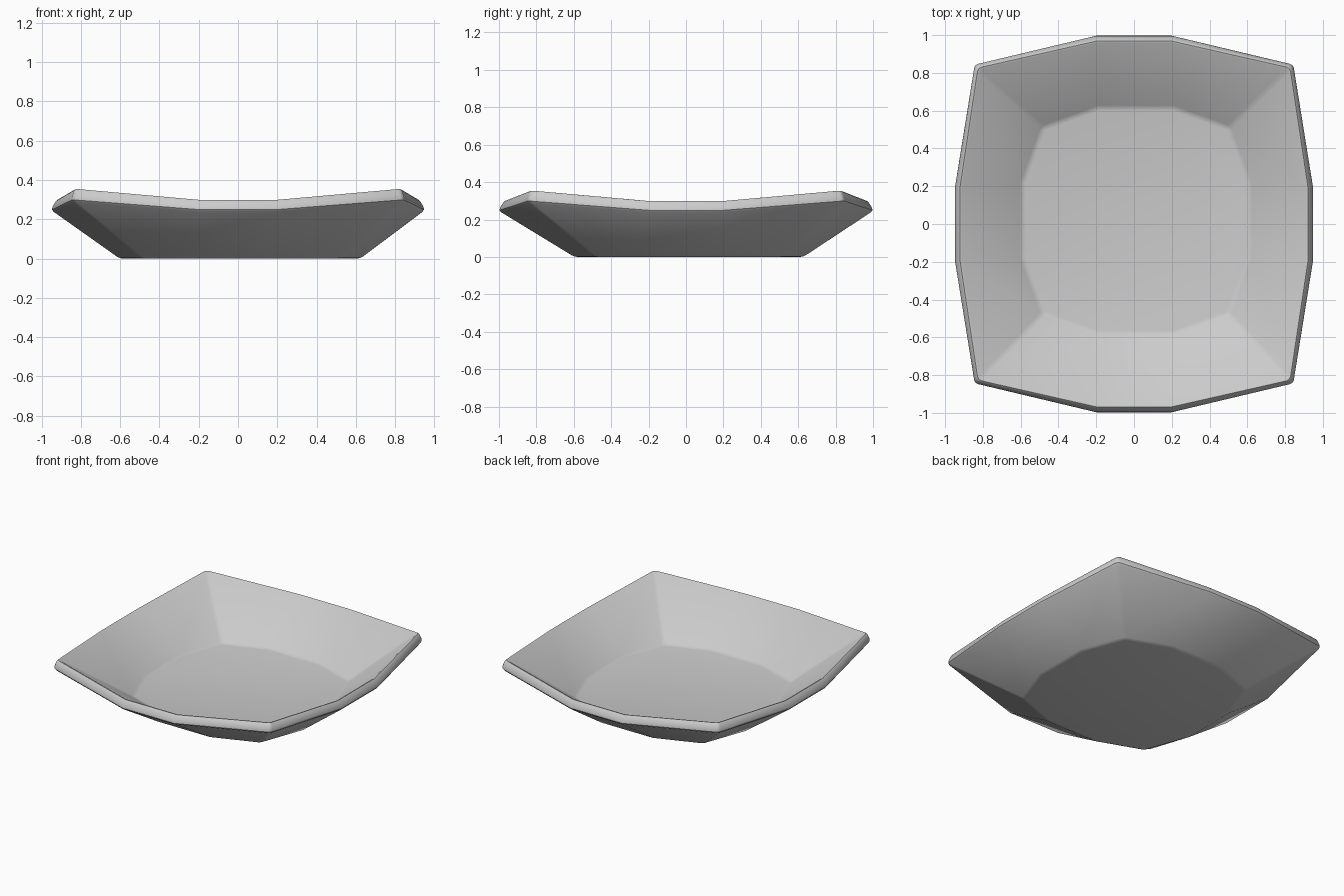
import bpy, bmesh

if "Cube" in bpy.data.objects:
    bpy.data.objects.remove(bpy.data.objects["Cube"])


def ring(bm, side_x, side_y, corner, z_side, z_corner, dx=0.0, dy=0.0):
    """Twelve-sided outline: a short flat on each side plus four corners."""
    q = [(side_x, -0.2, z_side), (side_x, 0.2, z_side), (corner, corner, z_corner)]
    r = [(0.2, side_y, z_side), (-0.2, side_y, z_side), (-corner, corner, z_corner)]
    half = q + r
    pts = half + [(-x, -y, z) for x, y, z in half]
    return [bm.verts.new((x + dx, y + dy, z)) for x, y, z in pts]


bm = bmesh.new()

# Outer base, outer rim, inner rim, inner floor
rings = [
    ring(bm, 0.612, 0.612, 0.50, 0.0, 0.0, 0.01, 0.015),
    ring(bm, 0.953, 1.003, 0.848, 0.248, 0.298),
    ring(bm, 0.922, 0.970, 0.828, 0.306, 0.362),
    ring(bm, 0.60, 0.597, 0.492, 0.05, 0.05, 0.01, 0.018),
]
for a, b in zip(rings, rings[1:]):
    for i in range(12):
        j = (i + 1) % 12
        bm.faces.new((a[i], a[j], b[j], b[i]))
bm.faces.new(list(reversed(rings[0])))
bm.faces.new(rings[-1])
bmesh.ops.recalc_face_normals(bm, faces=bm.faces)

# Soften the rim, the corner creases and the floor edge
edges = [e for e in bm.edges if e.calc_face_angle(0) > 0.42]
bmesh.ops.bevel(bm, geom=edges, offset=0.016, offset_type='OFFSET',
                segments=2, profile=0.5, affect='EDGES', clamp_overlap=True)

mesh = bpy.data.meshes.new("dish")
bm.to_mesh(mesh)
bm.free()
dish = bpy.data.objects.new("dish", mesh)
bpy.context.collection.objects.link(dish)
bpy.context.view_layer.objects.active = dish
dish.select_set(True)
bpy.ops.object.shade_smooth_by_angle(angle=0.6)
